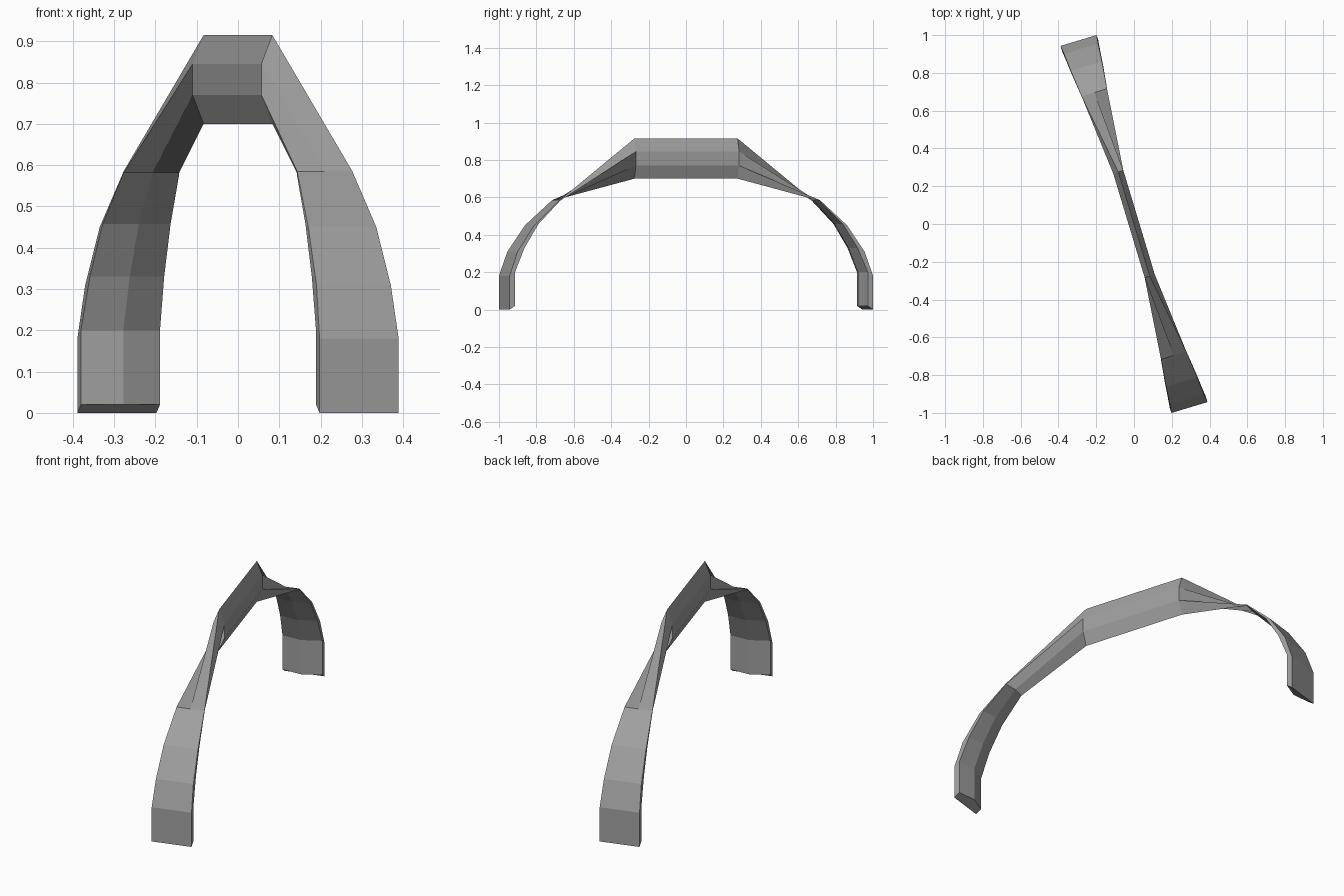
import bpy, bmesh, math
from mathutils import Matrix, Vector

if "Cube" in bpy.data.objects:
    bpy.data.objects.remove(bpy.data.objects["Cube"])

ANGLE = math.radians(16.8)   # arch plane is turned away from the y axis
ROT = Matrix.Rotation(ANGLE, 3, 'Z')
HALF_TURN = Matrix.Rotation(math.pi, 3, 'Z')


def place(w, d, z):
    """w = sideways, d = distance outward towards the front foot."""
    return ROT @ Vector((w, -d, z))


# Leg stations from the foot up:
# half width, outer d, outer z, inner edge d, inner ridge d, inner z
stations = [
    (0.100, 1.015, 0.000, 0.985, 0.961, 0.020),
    (0.100, 1.015, 0.180, 0.985, 0.961, 0.200),
    (0.094, 0.969, 0.310, 0.930, 0.907, 0.330),
    (0.086, 0.874, 0.450, 0.850, 0.832, 0.457),
    (0.071, 0.738, 0.575, 0.728, 0.718, 0.578),
    (0.070, 0.727, 0.585, 0.724, 0.715, 0.582),
]
rings = []
for h, od, oz, ed, rd, iz in stations:
    rings.append([place(h, od, oz), place(0, od, oz), place(-h, od, oz),
                  place(-h, ed, iz), place(0, rd, iz), place(h, ed, iz)])

# Upright hexagonal crown bar; the legs twist one side to meet it
hexagon = [(0, 0.915), (-0.028, 0.845), (-0.028, 0.77),
           (0, 0.70), (0.028, 0.77), (0.028, 0.845)]
rings.append([place(w, 0.288, z) for w, z in hexagon])

# Other half: the same rings turned half way round, in reverse order
rings += [[HALF_TURN @ r[-j % 6] for j in range(6)] for r in reversed(rings)]

# Skin the rings and close the feet
bm = bmesh.new()
vr = [[bm.verts.new(p) for p in r] for r in rings]
for a, b in zip(vr, vr[1:]):
    for j in range(6):
        k = (j + 1) % 6
        bm.faces.new((a[j], a[k], b[k], b[j]))
bm.faces.new(vr[0])
bm.faces.new(vr[-1])
bmesh.ops.recalc_face_normals(bm, faces=bm.faces[:])

mesh = bpy.data.meshes.new("twisted_arch")
bm.to_mesh(mesh)
bm.free()
arch = bpy.data.objects.new("twisted_arch", mesh)
bpy.context.collection.objects.link(arch)

grey = bpy.data.materials.new("mid_grey")
grey.diffuse_color = (0.35, 0.35, 0.35, 1)
grey.use_nodes = True
grey.node_tree.nodes["Principled BSDF"].inputs["Base Color"].default_value = grey.diffuse_color
mesh.materials.append(grey)
